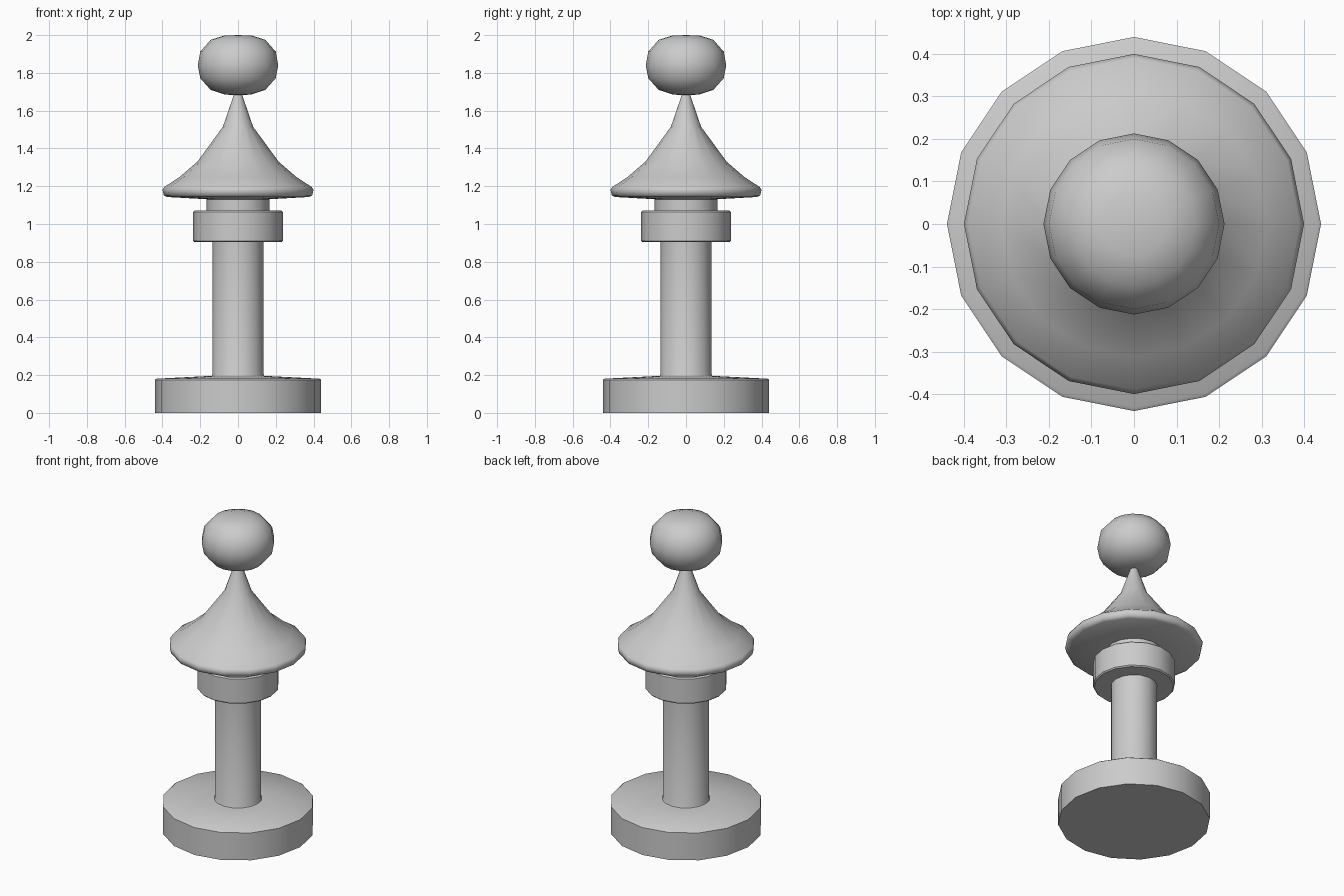
import bpy, bmesh
from math import cos, sin, tau, radians

if "Cube" in bpy.data.objects:
    bpy.data.objects.remove(bpy.data.objects["Cube"])

SIDES = 16


def lathe(name, profile, angle=40):
    """Turn an (r, z) profile, listed bottom to top, around the z axis."""
    bm = bmesh.new()
    rings = []
    for r, z in profile:
        if r == 0:
            rings.append([bm.verts.new((0, 0, z))] * SIDES)
        else:
            rings.append([bm.verts.new((r * cos(tau * i / SIDES), r * sin(tau * i / SIDES), z))
                          for i in range(SIDES)])
    for low, high in zip(rings, rings[1:]):
        for i in range(SIDES):
            j = (i + 1) % SIDES
            corners = list(dict.fromkeys((low[i], low[j], high[j], high[i])))
            bm.faces.new(corners)
    bmesh.ops.recalc_face_normals(bm, faces=bm.faces)
    mesh = bpy.data.meshes.new(name)
    bm.to_mesh(mesh)
    bm.free()
    obj = bpy.data.objects.new(name, mesh)
    bpy.context.collection.objects.link(obj)
    bpy.ops.object.select_all(action='DESELECT')
    obj.select_set(True)
    bpy.context.view_layer.objects.active = obj
    bpy.ops.object.shade_smooth_by_angle(angle=radians(angle))
    return obj


# Round foot with a gently sloped top, flowing into the column
lathe("base", [(0, 0), (0.44, 0), (0.44, 0.175), (0.432, 0.181),
               (0.14, 0.196), (0, 0.196)])
lathe("column", [(0, 0.19), (0.142, 0.19), (0.135, 0.205), (0.135, 0.91), (0, 0.91)])

# Stepped collar
lathe("collar", [(0, 0.904), (0.23, 0.904), (0.237, 0.911), (0.237, 1.064),
                 (0.23, 1.071), (0, 1.071)])
lathe("neck", [(0, 1.065), (0.166, 1.065), (0.166, 1.13), (0, 1.13)])

# Flared bell-shaped cap
lathe("cap", [(0, 1.128), (0.166, 1.131), (0.375, 1.143), (0.393, 1.152), (0.4, 1.18),
              (0.39, 1.196), (0.312, 1.247), (0.215, 1.33), (0.08, 1.515), (0.02, 1.69), (0, 1.69)], 60)

# Flattened ball finial
lathe("ball", [(0, 1.68), (0.07, 1.686), (0.145, 1.71), (0.2, 1.772), (0.213, 1.84),
               (0.2, 1.912), (0.145, 1.975), (0.075, 1.997), (0, 2.0)], 60)
